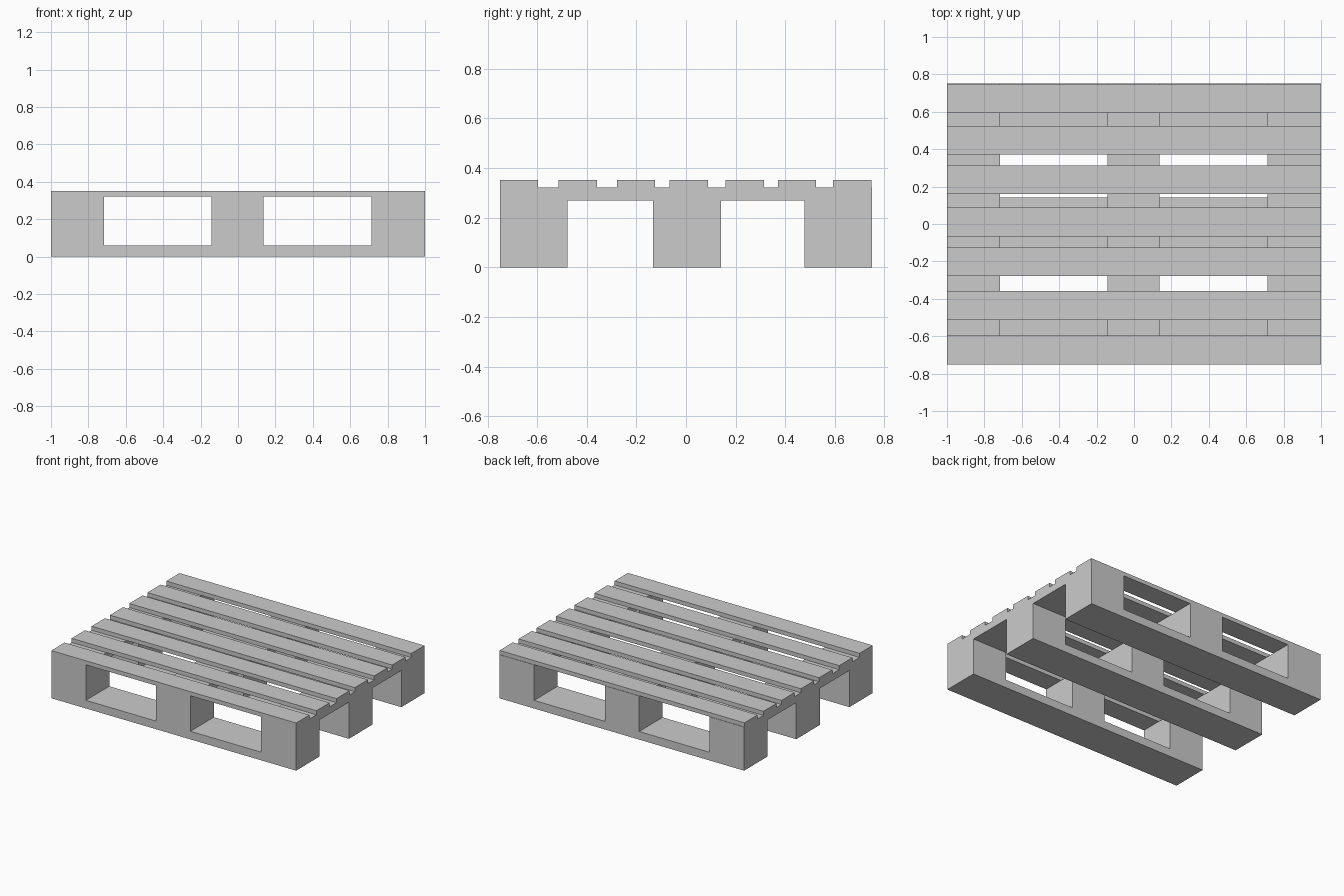
import bpy

if "Cube" in bpy.data.objects:
    bpy.data.objects.remove(bpy.data.objects["Cube"])


def box(name, x, y, z):
    """Box from (min, max) ranges on each axis."""
    verts = [(a, b, c) for a in x for b in y for c in z]
    faces = [(0, 1, 3, 2), (4, 6, 7, 5), (0, 4, 5, 1),
             (2, 3, 7, 6), (0, 2, 6, 4), (1, 5, 7, 3)]
    mesh = bpy.data.meshes.new(name)
    mesh.from_pydata(verts, [], faces)
    obj = bpy.data.objects.new(name, mesh)
    bpy.context.collection.objects.link(obj)
    return obj


# Column and row ranges shared by the parts
columns = [(-1.0, -0.717), (-0.143, 0.137), (0.715, 1.0)]
rows = [(-0.75, -0.478), (-0.134, 0.142), (0.477, 0.75)]

# Bottom runners, with three blocks standing on each
for r, row in enumerate(rows, 1):
    box(f"bottom_runner_{r}", (-1.0, 1.0), row, (0.0, 0.06))
    for c, col in enumerate(columns, 1):
        box(f"block_{r}_{c}", col, row, (0.06, 0.27))

# Cross boards running front to back over the blocks
for c, (x0, x1) in enumerate(columns, 1):
    box(f"cross_board_{c}", (x0, x1), (-0.75, 0.75), (0.27, 0.322))

# Slightly uneven deck slats
slat_width = 0.154
for i, y in enumerate([-0.75, -0.513, -0.279, -0.066, 0.16, 0.371, 0.593], 1):
    box(f"deck_slat_{i}", (-1.0, 1.0), (y, y + slat_width), (0.322, 0.352))
